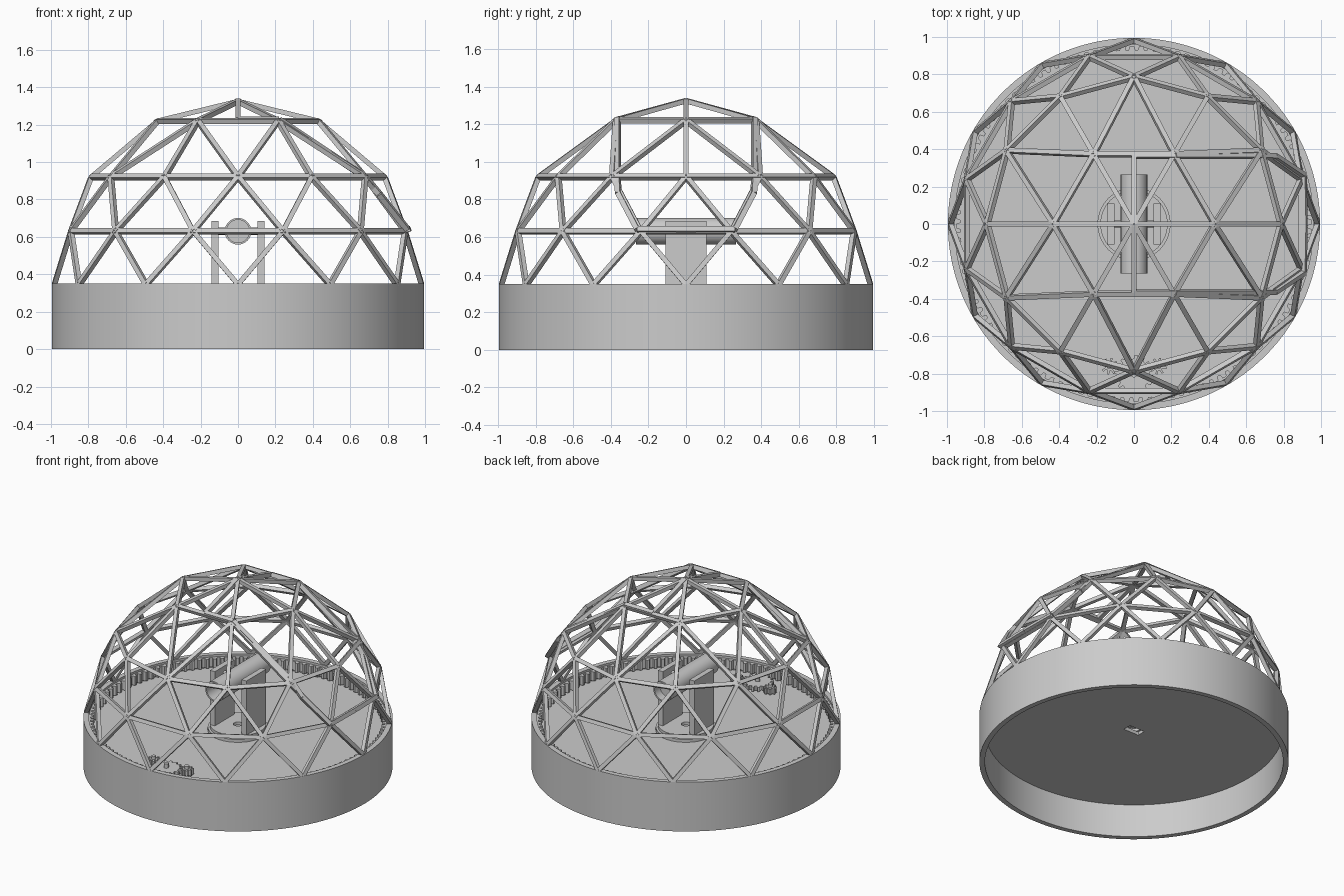
import bpy, bmesh
from math import sin, cos, pi, radians
from mathutils import Vector, Matrix

if "Cube" in bpy.data.objects:
    bpy.data.objects.remove(bpy.data.objects["Cube"])


def finish(name, bm, smooth=False):
    bmesh.ops.recalc_face_normals(bm, faces=bm.faces)
    me = bpy.data.meshes.new(name)
    bm.to_mesh(me)
    bm.free()
    ob = bpy.data.objects.new(name, me)
    bpy.context.collection.objects.link(ob)
    if smooth:
        bpy.context.view_layer.objects.active = ob
        ob.select_set(True)
        bpy.ops.object.shade_smooth_by_angle(angle=radians(30))
        ob.select_set(False)
    return ob


def box(bm, x0, x1, y0, y1, z0, z1):
    m = Matrix.Translation(((x0 + x1) / 2, (y0 + y1) / 2, (z0 + z1) / 2)) @ Matrix.Diagonal((x1 - x0, y1 - y0, z1 - z0, 1))
    bmesh.ops.create_cube(bm, size=1, matrix=m)


def cyl(bm, centre, r, depth, n=48, rot=None):
    m = Matrix.Translation(centre) @ (rot or Matrix())
    bmesh.ops.create_cone(bm, cap_ends=True, segments=n, radius1=r, radius2=r, depth=depth, matrix=m)


def bar(bm, a, b, width, depth):
    # rectangular bar whose depth points away from the dome centre
    a, b = Vector(a), Vector(b)
    t = (b - a).normalized()
    out = (a + b) / 2 - Vector((0, 0, 0.3))
    out = (out - t * out.dot(t)).normalized()
    side = t.cross(out)
    rot = Matrix((side, out, t)).transposed().to_4x4()
    m = Matrix.Translation((a + b) / 2) @ rot @ Matrix.Diagonal((width, depth, (b - a).length, 1))
    bmesh.ops.create_cube(bm, size=1, matrix=m)


def loops_solid(bm, outer, inner, z0, z1):
    # prism ring between two outlines of equal point count
    n = len(outer)
    rings = [[bm.verts.new((x, y, z)) for x, y in o]
             for o, z in ((outer, z0), (outer, z1), (inner, z1), (inner, z0))]
    for k in range(4):
        p, q = rings[k], rings[(k + 1) % 4]
        for i in range(n):
            j = (i + 1) % n
            bm.faces.new((p[i], p[j], q[j], q[i]))


def toothed(r_in, r_out, teeth, cx=0, cy=0):
    pts = []
    for i in range(teeth):
        for f, r in ((0, r_in), (0.4, r_in), (0.55, r_out), (0.9, r_out)):
            a = 2 * pi * (i + f) / teeth
            pts.append((cx + r * cos(a), cy + r * sin(a)))
    return pts


def circle(r, n, cx=0, cy=0):
    return [(cx + r * cos(2 * pi * i / n), cy + r * sin(2 * pi * i / n)) for i in range(n)]


# Base wall
bm = bmesh.new()
loops_solid(bm, circle(0.995, 128), circle(0.96, 128), 0, 0.35)
finish("base_wall", bm, True)

# Floor with a rectangular cable opening
bm = bmesh.new()
n, hole = 128, []
for x, y in circle(1, n):
    s = min(0.06 / max(abs(x), 1e-6), 0.03 / max(abs(y), 1e-6))
    hole.append((x * s, y * s))
loops_solid(bm, circle(0.962, n), hole, 0.235, 0.26)
finish("floor", bm)

# Ring gear inside the wall
bm = bmesh.new()
loops_solid(bm, circle(0.962, 480), toothed(0.95, 0.928, 120), 0.27, 0.335)
finish("ring_gear", bm)

# Drive gears
for name, cx, cy, r, teeth, z1 in (("drive_gear", 0, -0.805, 0.105, 16, 0.30),
                                   ("idler_gear", 0.13, -0.76, 0.045, 8, 0.31),
                                   ("motor_gear", -0.13, -0.76, 0.045, 8, 0.31)):
    bm = bmesh.new()
    loops_solid(bm, toothed(r - 0.02, r, teeth, cx, cy), circle(0.015, teeth * 4, cx, cy), 0.27, z1)
    cyl(bm, (cx, cy, 0.295), 0.016, 0.07, 20)
    finish(name, bm)

# Geodesic frame nodes: (count, radius, height, start angle)
rings = []
for count, r, z, off in ((6, 0.43, 1.22, 0), (12, 0.785, 0.92, 0),
                         (12, 0.925, 0.63, 15), (12, 0.982, 0.345, 0)):
    rings.append([Vector((r * cos(radians(off + 360 * i / count)),
                          r * sin(radians(off + 360 * i / count)), z)) for i in range(count)])
top, mid, low, foot = rings
apex = Vector((0, 0, 1.325))
edges = []
for i in range(6):
    edges += [(apex, top[i]), (top[i], top[(i + 1) % 6])]
    edges += [(top[i], mid[(2 * i + d) % 12]) for d in (-1, 0, 1)]
for i in range(12):
    j = (i + 1) % 12
    edges += [(mid[i], mid[j]), (low[i], low[j]),
              (mid[i], low[i]), (mid[j], low[i]), (low[i], foot[i]), (low[i], foot[j])]
bm = bmesh.new()
for a, b in edges:
    bar(bm, a, b, 0.026, 0.026)
finish("dome_struts", bm)

# Frame around the slit on the right side
bm = bmesh.new()
for s in (1, -1):
    path = [(0, 0, 1.325), (0, s * 0.365, 1.225), (0.22, s * 0.365, 1.225), (0.68, s * 0.365, 0.92),
            (0.755, s * 0.36, 0.83), (0.905, s * 0.26, 0.64), (0.91, 0, 0.64)]
    for a, b in zip(path, path[1:]):
        bar(bm, a, b, 0.028, 0.03)
finish("slit_frame", bm)

# Turntable under the telescope
bm = bmesh.new()
loops_solid(bm, circle(0.195, 64), circle(0.05, 64), 0.258, 0.28)
loops_solid(bm, circle(0.18, 64), circle(0.03, 64), 0.278, 0.30)
finish("turntable", bm, True)

# Fork arms
for name, s in (("fork_arm_left", -1), ("fork_arm_right", 1)):
    bm = bmesh.new()
    x0, x1 = sorted((s * 0.105, s * 0.143))
    box(bm, x0, x1, -0.11, 0.11, 0.29, 0.685)
    finish(name, bm)

# Telescope tube, closed near the back, with its pivot axle
bm = bmesh.new()
loops_solid(bm, circle(0.071, 48), circle(0.061, 48), -0.265, 0.265)
cyl(bm, (0, 0, -0.2), 0.062, 0.01)
bmesh.ops.transform(bm, matrix=Matrix.Translation((0, 0, 0.63)) @ Matrix.Rotation(pi / 2, 4, 'X'), verts=bm.verts)
finish("telescope_tube", bm, True)
bm = bmesh.new()
for s in (-1, 1):
    cyl(bm, (s * 0.09, 0, 0.63), 0.02, 0.05, 24, Matrix.Rotation(pi / 2, 4, 'Y'))
finish("pivot_axle", bm, True)
